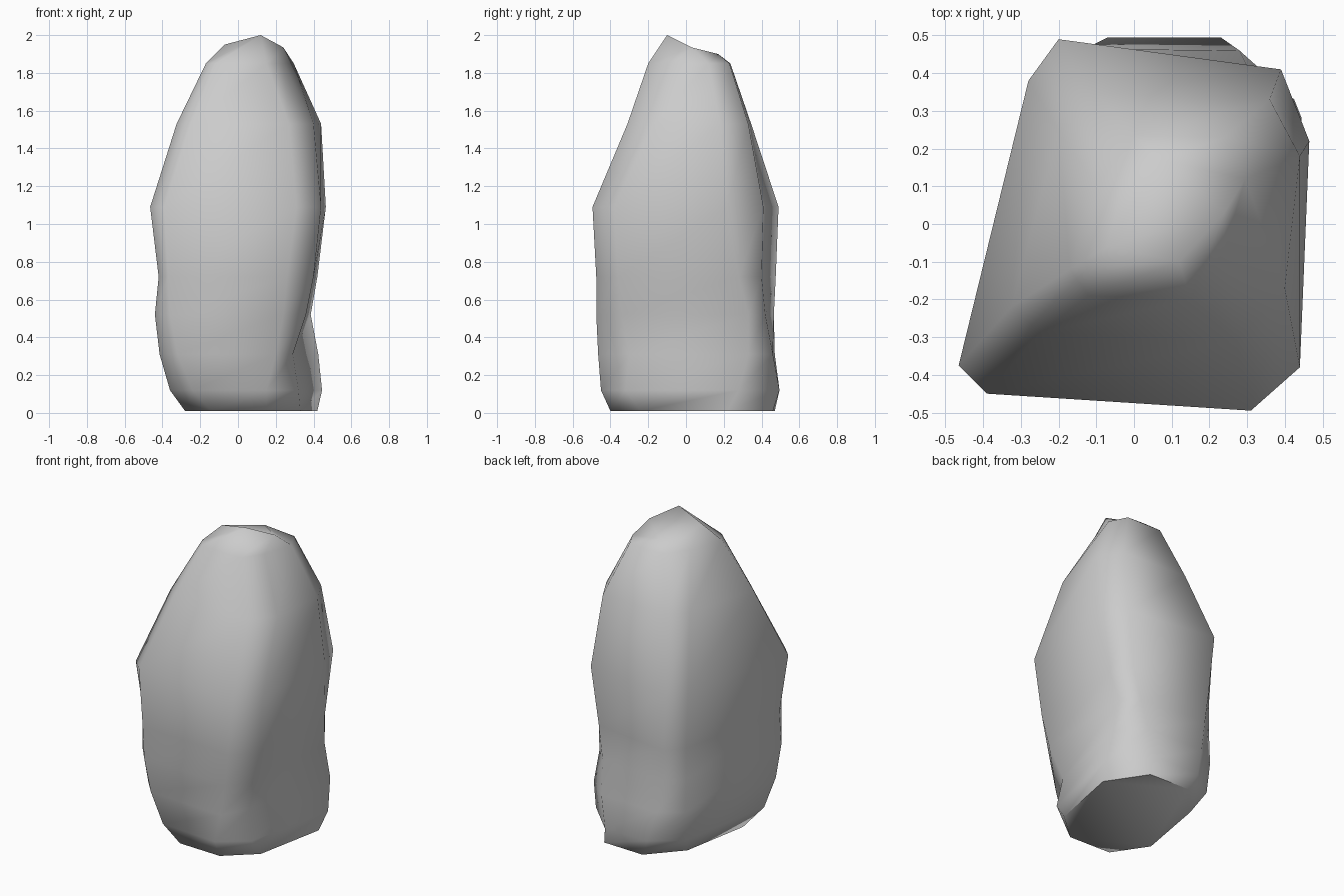
import bpy, bmesh, math

# Horizontal outlines (z, then x,y pairs anticlockwise from the front-left corner)
RINGS = [
    (0.01, [-.28, -.18, -.14, -.39, .15, -.40, .33, -.24, .42, .22, .26, .46, -.02, .47, -.20, .27]),
    (0.12, [-.36, -.28, -.24, -.42, .15, -.45, .32, -.32, .445, .28, .23, .495, -.07, .495, -.25, .36]),
    (0.31, [-.415, -.32, -.32, -.43, .20, -.465, .29, -.30, .425, .33, .28, .46, -.12, .47, -.26, .38]),
    (0.52, [-.44, -.34, -.36, -.44, .24, -.475, .36, -.34, .385, .33, .30, .42, -.15, .465, -.26, .37]),
    (0.72, [-.42, -.35, -.37, -.44, .26, -.475, .40, -.36, .42, .28, .34, .40, -.17, .475, -.26, .37]),
    (1.09, [-.465, -.375, -.39, -.45, .31, -.495, .44, -.38, .465, .22, .39, .41, -.20, .49, -.28, .38]),
    (1.53, [-.325, -.22, -.25, -.29, .27, -.31, .40, -.17, .44, .18, .36, .33, -.10, .345, -.20, .25]),
    (1.85, [-.17, -.12, -.12, -.19, .15, -.20, .24, -.07, .295, .12, .24, .23, 0, .235, -.10, .10]),
]
# Small sloping summit: left, front peak, right, back
SUMMIT = [(-.07, -.06, 1.95), (.12, -.10, 2.0), (.24, .03, 1.935), (.07, .17, 1.9)]
N = 8

bm = bmesh.new()
loops = [[bm.verts.new((p[2 * i], p[2 * i + 1], z)) for i in range(N)] for z, p in RINGS]
top = [bm.verts.new(c) for c in SUMMIT]
# Each summit corner closes two neighbouring outline points
loops.append([top[((i + 1) // 2) % 4] for i in range(N)])

# Sides
for low, high in zip(loops, loops[1:]):
    for i in range(N):
        j = (i + 1) % N
        corners = list(dict.fromkeys((low[i], low[j], high[j], high[i])))
        bm.faces.new(corners)
# Underside and summit
bm.faces.new(list(reversed(loops[0])))
bm.faces.new(top)
bmesh.ops.recalc_face_normals(bm, faces=bm.faces[:])

mesh = bpy.data.meshes.new("standing_rock")
bm.to_mesh(mesh)
bm.free()
rock = bpy.data.objects.new("standing_rock", mesh)
bpy.context.collection.objects.link(rock)

# Soft shading across the facets
bpy.context.view_layer.objects.active = rock
rock.select_set(True)
bpy.ops.object.shade_smooth_by_angle(angle=math.radians(75))
